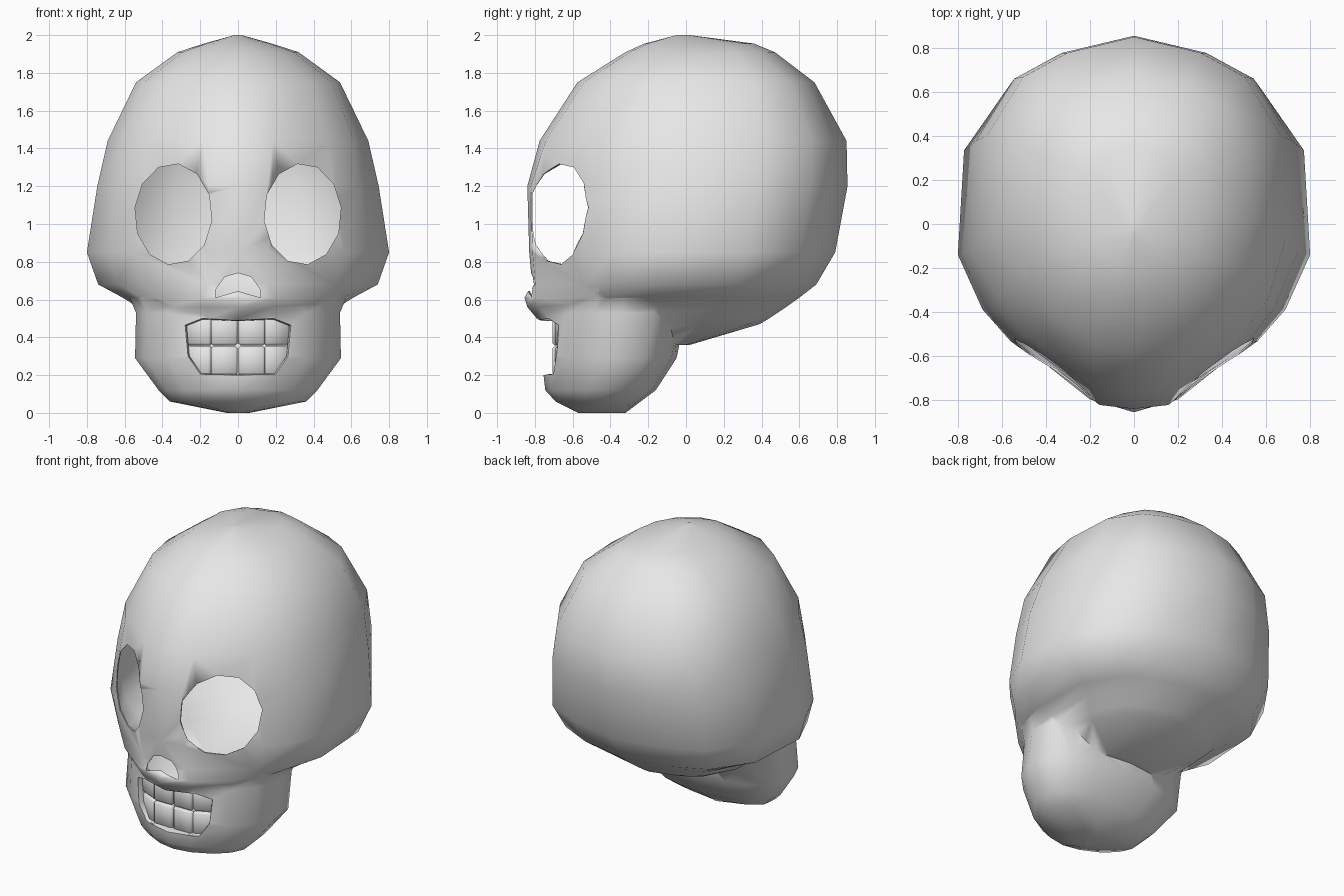
import bpy, bmesh, math
from mathutils import Vector

if "Cube" in bpy.data.objects:
    bpy.data.objects.remove(bpy.data.objects["Cube"])

bone = bpy.data.materials.new("bone_grey")
bone.use_nodes = True
bone.diffuse_color = (0.8, 0.8, 0.8, 1)
bone.node_tree.nodes["Principled BSDF"].inputs["Base Color"].default_value = (0.8, 0.8, 0.8, 1)

# Quarter outlines from the side to the middle, as shares of half width and reach
FACE = [(0.86, 0.36), (0.70, 0.57), (0.21, 0.975), (0, 1)]
BROW = [(0.89, 0.38), (0.70, 0.64), (0.27, 0.955), (0, 1)]
DOME = [(0.92, 0.39), (0.71, 0.70), (0.34, 0.94), (0, 1)]
CHIN = [(0.90, 0.33), (0.68, 0.65), (0.33, 0.91), (0, 1)]
REAR = [(0.965, 0.51), (0.73, 0.80), (0.44, 0.92), (0, 1)]


def finish(bm, name):
    bmesh.ops.recalc_face_normals(bm, faces=bm.faces)
    mesh = bpy.data.meshes.new(name)
    bm.to_mesh(mesh)
    bm.free()
    mesh.materials.append(bone)
    obj = bpy.data.objects.new(name, mesh)
    bpy.context.collection.objects.link(obj)
    return obj


def loft(name, rings):
    """Stack of level rings: front outline, height, half width, front y, back y, y of widest point."""
    bm = bmesh.new()
    loops = []
    for outline, z, half, front, back, mid in rings:
        rear = [(x, mid + t * (back - mid)) for x, t in REAR]
        fore = [(x, mid + t * (front - mid)) for x, t in outline]
        right = [(1, mid)] + rear
        left = [(-x, y) for x, y in reversed(right[:-1])]
        under = [(-x, y) for x, y in fore] + fore[-2::-1]
        loops.append([bm.verts.new((x * half, y, z)) for x, y in right + left + under])
    sides = len(loops[0])
    for low, high in zip(loops, loops[1:]):
        for i in range(sides):
            j = (i + 1) % sides
            bm.faces.new((low[i], low[j], high[j], high[i]))
    for loop in (loops[0], loops[-1]):
        bmesh.ops.poke(bm, faces=[bm.faces.new(loop)])
    return finish(bm, name)


def prism(name, outline, y0, y1):
    """Cutter: an x-z outline pushed along y."""
    bm = bmesh.new()
    face = bm.faces.new([bm.verts.new((x, y0, z)) for x, z in outline])
    out = bmesh.ops.extrude_face_region(bm, geom=[face])
    verts = [v for v in out["geom"] if isinstance(v, bmesh.types.BMVert)]
    bmesh.ops.translate(bm, verts=verts, vec=(0, y1 - y0, 0))
    obj = finish(bm, name)
    obj.hide_render = True
    return obj


def apply(obj, kind, **settings):
    mod = obj.modifiers.new(kind, kind)
    for key, value in settings.items():
        setattr(mod, key, value)
    bpy.context.view_layer.objects.active = obj
    bpy.ops.object.modifier_apply(modifier=mod.name)


def combine(obj, other, operation):
    apply(obj, "BOOLEAN", object=other, operation=operation, solver="EXACT")
    bpy.data.objects.remove(other)


def smooth(obj, angle):
    bpy.ops.object.select_all(action="DESELECT")
    obj.select_set(True)
    bpy.context.view_layer.objects.active = obj
    bpy.ops.object.shade_smooth_by_angle(angle=math.radians(angle))


# Braincase and face, from the underside to the crown
skull = loft("skull", [
    (CHIN, 0.36, 0.25, -0.60, 0.02, -0.25),
    (CHIN, 0.47, 0.42, -0.74, 0.39, -0.25),
    (CHIN, 0.50, 0.47, -0.79, 0.44, -0.25),
    (CHIN, 0.56, 0.53, -0.84, 0.53, -0.22),
    (CHIN, 0.61, 0.61, -0.855, 0.60, -0.20),
    (FACE, 0.68, 0.74, -0.815, 0.69, -0.16),
    (FACE, 0.85, 0.80, -0.83, 0.79, -0.14),
    (FACE, 1.20, 0.745, -0.84, 0.855, -0.12),
    (BROW, 1.44, 0.69, -0.775, 0.85, -0.06),
    (DOME, 1.75, 0.54, -0.575, 0.68, 0.02),
    (DOME, 1.91, 0.32, -0.32, 0.47, 0.05),
    (DOME, 1.955, 0.18, -0.22, 0.36, 0.05),
    (DOME, 2.0, 0.02, -0.05, 0.02, -0.02),
])

# Lower jaw, flared under the cheeks, its top hidden inside the face
jaw = loft("jaw", [
    (CHIN, 0.0, 0.06, -0.57, -0.32, -0.45),
    (CHIN, 0.06, 0.36, -0.69, -0.24, -0.45),
    (CHIN, 0.12, 0.42, -0.745, -0.16, -0.42),
    (CHIN, 0.29, 0.545, -0.765, -0.05, -0.38),
    (CHIN, 0.53, 0.54, -0.775, 0.0, -0.34),
    (CHIN, 0.65, 0.59, -0.77, 0.03, -0.32),
])
combine(skull, jaw, "UNION")
apply(skull, "WELD", merge_threshold=0.012)

# Lips: a rim running from the face surface into the mouth
mouth_half = [(0.19, 0.50), (0.28, 0.465), (0.265, 0.30), (0.20, 0.205)]
mouth = [(0, 0.49)] + mouth_half + [(0, 0.20)] + [(-x, z) for x, z in reversed(mouth_half)]
bm = bmesh.new()
rim = []
for x, z in mouth:
    hit = skull.ray_cast(Vector((x, -1.2, z)), Vector((0, 1, 0)))[1]
    rim.append([bm.verts.new((x * s, hit.y + d, 0.35 + (z - 0.35) * s))
                for s, d in ((1.0, 0.0), (0.97, 0.025), (0.97, 0.06))])
for a, b in zip(rim, rim[1:] + rim[:1]):
    for k in range(2):
        bm.faces.new((a[k], b[k], b[k + 1], a[k + 1]))
lips = finish(bm, "lips")
smooth(lips, 60)

# Eye, nose and mouth openings through the hollow shell
apply(skull, "SOLIDIFY", thickness=0.008, offset=-1)
for side in (-1, 1):
    eye = [(side * (0.342 + 0.205 * math.cos(a)), 1.052 + 0.268 * math.sin(a))
           for a in (math.tau * (i + 0.25) / 12 for i in range(12))]
    combine(skull, prism("eye_cutter", eye, -1.0, -0.3), "DIFFERENCE")
nose_half = [(0.07, 0.72), (0.12, 0.65), (0.12, 0.61)]
nose = [(0, 0.74)] + nose_half + [(0, 0.645)] + [(-x, z) for x, z in reversed(nose_half)]
combine(skull, prism("nose_cutter", nose, -1.0, -0.45), "DIFFERENCE")
combine(skull, prism("mouth_cutter", mouth, -1.0, -0.45), "DIFFERENCE")
smooth(skull, 70)

# Two rows of four teeth, the outer ones turned back behind the lips
for row, z in (("lower", 0.275), ("upper", 0.435)):
    for i, x in enumerate((-0.203, -0.073, 0.073, 0.203)):
        outer = abs(x) > 0.1
        bm = bmesh.new()
        bmesh.ops.create_cube(bm, size=1)
        bmesh.ops.scale(bm, verts=bm.verts, vec=(0.142, 0.045, 0.155))
        bmesh.ops.bevel(bm, geom=bm.edges[:], offset=0.012, segments=1, affect="EDGES")
        tooth = finish(bm, f"{row}_tooth_{i + 1}")
        tooth.location = Vector((x, -0.648 if outer else -0.685, z))
        tooth.rotation_euler.z = math.copysign(0.42, x) if outer else 0
        smooth(tooth, 60)
